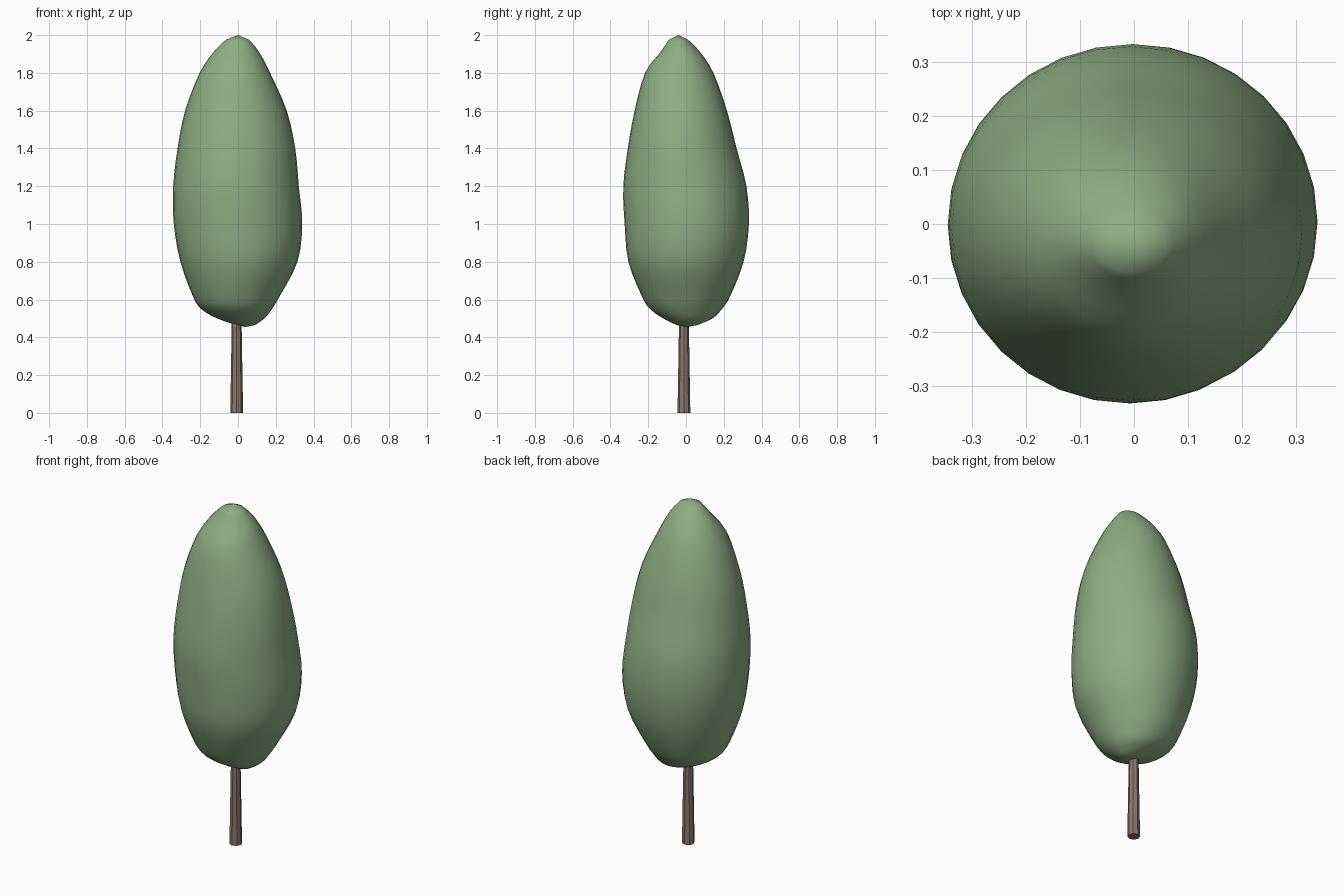
import bpy, bmesh, math

if "Cube" in bpy.data.objects:
    bpy.data.objects.remove(bpy.data.objects["Cube"])


def paint(obj, name, color):
    mat = bpy.data.materials.new(name)
    mat.diffuse_color = (*color, 1)
    mat.use_nodes = True
    mat.node_tree.nodes["Principled BSDF"].inputs["Base Color"].default_value = mat.diffuse_color
    obj.data.materials.append(mat)


def catmull(p0, p1, p2, p3, t):
    return [0.5 * (2 * b + (c - a) * t + (2 * a - 5 * b + 4 * c - d) * t * t
                   + (3 * b - a - 3 * c + d) * t ** 3)
            for a, b, c, d in zip(p0, p1, p2, p3)]


# Crown outline: height, then left, right, front and back extents
PROFILE = [
    (0.465, -0.01, 0.09, -0.05, 0.06),
    (0.50, -0.11, 0.14, -0.12, 0.14),
    (0.55, -0.195, 0.18, -0.19, 0.19),
    (0.62, -0.24, 0.222, -0.235, 0.235),
    (0.80, -0.305, 0.315, -0.305, 0.305),
    (1.00, -0.34, 0.34, -0.325, 0.333),
    (1.20, -0.343, 0.322, -0.332, 0.32),
    (1.40, -0.32, 0.303, -0.308, 0.268),
    (1.60, -0.28, 0.258, -0.272, 0.217),
    (1.80, -0.203, 0.17, -0.217, 0.145),
    (1.91, -0.13, 0.112, -0.135, 0.075),
    (1.975, -0.065, 0.06, -0.092, 0.012),
]
SEGMENTS, STEPS = 32, 3

rows = []
for i in range(len(PROFILE) - 1):
    pts = [PROFILE[min(max(i + k, 0), len(PROFILE) - 1)] for k in (-1, 0, 1, 2)]
    rows += [catmull(*pts, s / STEPS) for s in range(STEPS)]
rows.append(PROFILE[-1])

bm = bmesh.new()
rings = []
for z, left, right, front, back in rows:
    ring = []
    for s in range(SEGMENTS):
        a = 2 * math.pi * s / SEGMENTS
        ring.append(bm.verts.new(((left + right) / 2 + (right - left) / 2 * math.cos(a),
                                  (front + back) / 2 + (back - front) / 2 * math.sin(a), z)))
    rings.append(ring)
bottom = bm.verts.new((0.04, 0.005, 0.455))
top = bm.verts.new((0, -0.04, 2.0))
for s in range(SEGMENTS):
    n = (s + 1) % SEGMENTS
    for low, high in zip(rings, rings[1:]):
        bm.faces.new((low[s], low[n], high[n], high[s]))
    bm.faces.new((bottom, rings[0][n], rings[0][s]))
    bm.faces.new((rings[-1][s], rings[-1][n], top))
for f in bm.faces:
    f.smooth = True
mesh = bpy.data.meshes.new("crown")
bm.to_mesh(mesh)
bm.free()
crown = bpy.data.objects.new("crown", mesh)
bpy.context.collection.objects.link(crown)
paint(crown, "leaf_green", (0.27, 0.42, 0.23))

# Trunk: tapered, flat-sided, running up into the crown
bpy.ops.mesh.primitive_cone_add(vertices=8, radius1=0.034, radius2=0.024,
                                depth=0.6, location=(-0.007, -0.011, 0.3))
trunk = bpy.context.object
trunk.name = "trunk"
paint(trunk, "bark_brown", (0.25, 0.19, 0.16))
